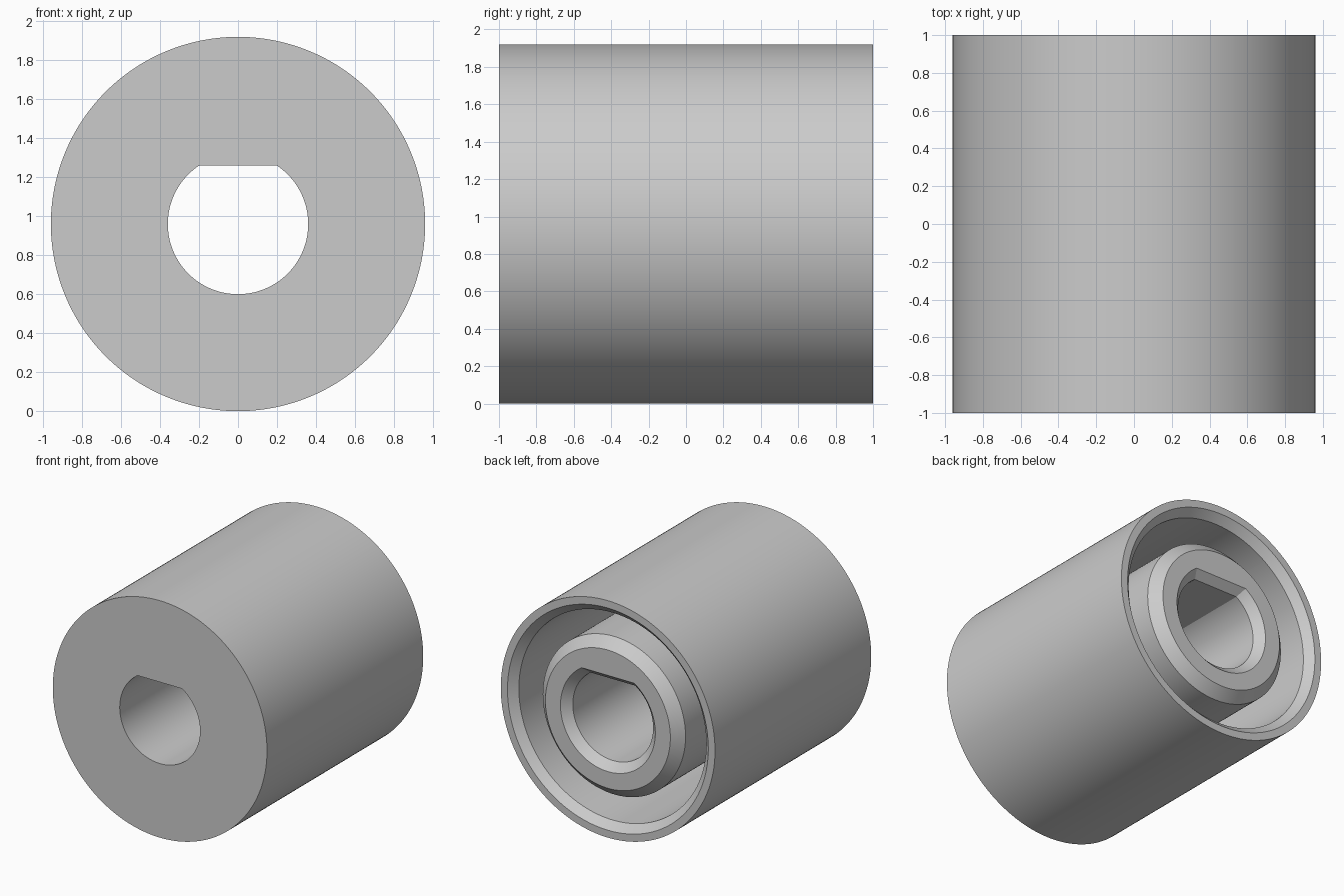
import bpy, bmesh
from math import sin, cos, asin, pi, radians

cube = bpy.data.objects.get("Cube")
if cube:
    bpy.data.objects.remove(cube, do_unlink=True)

RADIUS = 0.96
BORE = 0.36
FLAT = 0.30 / BORE      # height of the bore's flat as a share of its radius
FLOOR = -0.7            # bottom of the ring-shaped pocket

# Closed cross-section: (radius, y, has flat)
SECTION = [
    (RADIUS, -1, False), (RADIUS, 1, False),           # outer wall
    (0.90, 1, False), (0.84, 0.94, False),             # bevelled rim
    (0.84, FLOOR, False), (0.64, FLOOR, False),        # pocket
    (0.64, 0.92, False), (0.56, 1, False),             # bevelled hub
    (0.425, 1, True), (BORE, 0.935, True),             # bevelled bore mouth
    (BORE, -1, True),                                  # D-shaped bore
]

# Even steps around the axis, plus the two corners of the flat
STEPS = 192
corner = asin(FLAT)
angles = sorted([2 * pi * i / STEPS for i in range(STEPS)] + [corner, pi - corner])


def add_loop(bm, radius, y, has_flat):
    top = FLAT if has_flat else 1
    return [bm.verts.new((radius * cos(a), y, RADIUS + radius * min(sin(a), top)))
            for a in angles]


bm = bmesh.new()
loops = [add_loop(bm, *row) for row in SECTION]
count = len(angles)
for k, loop in enumerate(loops):
    following = loops[(k + 1) % len(loops)]
    for i in range(count):
        j = (i + 1) % count
        bm.faces.new((loop[i], loop[j], following[j], following[i]))
bmesh.ops.recalc_face_normals(bm, faces=bm.faces[:])

mesh = bpy.data.meshes.new("knob_body")
bm.to_mesh(mesh)
bm.free()
knob = bpy.data.objects.new("knob_body", mesh)
bpy.context.collection.objects.link(knob)

# Plain grey material
grey = bpy.data.materials.new("light_grey")
grey.use_nodes = True
colour = (0.6, 0.6, 0.6, 1)
grey.diffuse_color = colour
grey.node_tree.nodes["Principled BSDF"].inputs["Base Color"].default_value = colour
mesh.materials.append(grey)

# Smooth round walls with crisp edges
bpy.ops.object.select_all(action="DESELECT")
knob.select_set(True)
bpy.context.view_layer.objects.active = knob
bpy.ops.object.shade_smooth_by_angle(angle=radians(25))
